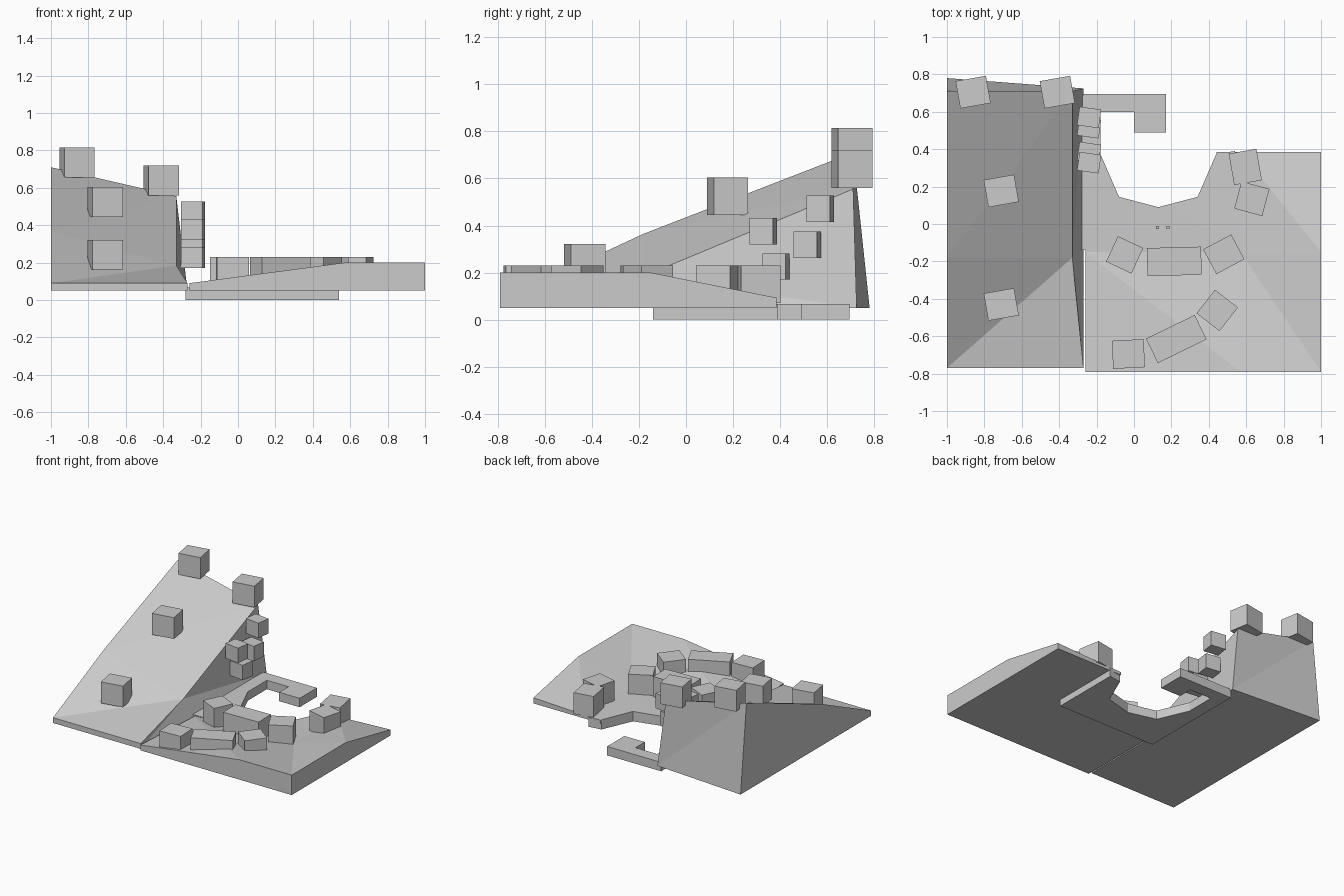
import bpy, bmesh
from math import radians
from mathutils import Matrix, Vector

if "Cube" in bpy.data.objects:
    bpy.data.objects.remove(bpy.data.objects["Cube"])


def make_object(name, verts, faces):
    mesh = bpy.data.meshes.new(name)
    bm = bmesh.new()
    bv = [bm.verts.new(v) for v in verts]
    for f in faces:
        bm.faces.new([bv[i] for i in f])
    bmesh.ops.recalc_face_normals(bm, faces=bm.faces)
    bm.to_mesh(mesh)
    bm.free()
    ob = bpy.data.objects.new(name, mesh)
    bpy.context.collection.objects.link(ob)
    return ob


def prism(name, outline, z0, z1):
    n = len(outline)
    verts = [(x, y, z) for z in (z0, z1) for x, y in outline]
    faces = [list(range(n)), list(range(n, 2 * n))]
    faces += [[i, (i + 1) % n, n + (i + 1) % n, n + i] for i in range(n)]
    return make_object(name, verts, faces)


def block(name, x, y, z0, z1, w, d, angle):
    rot = Matrix.Rotation(radians(angle), 2)
    outline = []
    for sx, sy in ((-1, -1), (1, -1), (1, 1), (-1, 1)):
        p = rot @ Vector((sx * w / 2, sy * d / 2))
        outline.append((x + p.x, y + p.y))
    return prism(name, outline, z0, z1)


# Steep hill on the left, with a fold across its slope
hill = [(-1, -.77, .05), (-.27, -.77, .05), (-.27, .725, .05), (-1, .78, .05),
        (-1, -.77, .09), (-.27, -.77, .09),
        (-1, -.18, .365), (-.33, -.18, .185),
        (-1, .71, .71), (-.33, .71, .555)]
make_object("hill", hill, [
    (0, 1, 2, 3), (0, 1, 5, 4),
    (4, 5, 7), (4, 7, 6), (6, 7, 9), (6, 9, 8),
    (8, 9, 2), (8, 2, 3),
    (0, 4, 6), (0, 6, 8, 3),
    (1, 5, 7), (1, 7, 2), (7, 9, 2)])

# Low ground: 3 x 3 height grid, high in the front right corner
xs, ys = (-.26, .57, 1), (-.79, -.15, .385)
heights = ((.09, .2, .2), (.06, .085, .2), (.058, .075, .093))
verts = [(x, y, .05) for y in ys for x in xs]
verts += [(x, y, heights[j][i]) for j, y in enumerate(ys) for i, x in enumerate(xs)]
ring = (0, 1, 2, 5, 8, 7, 6, 3)
faces = [(a, b, b + 9, a + 9) for a, b in zip(ring, ring[1:] + ring[:1])]
for j in range(2):
    for i in range(2):
        a = j * 3 + i
        faces.append((a, a + 1, a + 4, a + 3))
        a += 9
        faces += [(a, a + 1, a + 3), (a + 1, a + 4, a + 3)]
ground = make_object("low_ground", verts, faces)

# Bay cut into the back of the low ground
bay = [(.44, .375), (.34, .145), (.13, .09), (-.08, .145), (-.18, .375)]
cutter = prism("bay_cutter", bay + [(-.18, .5), (.44, .5)], -.1, .4)
cutter.hide_render = True
cutter.hide_viewport = True
cut = ground.modifiers.new("bay", 'BOOLEAN')
cut.operation = 'DIFFERENCE'
cut.solver = 'EXACT'
cut.object = cutter

# Base plate following the bay, with a hooked arm at the back
prism("base_plate", [(-.28, -.14), (.54, -.14), (.54, .39)] + bay +
      [(-.18, .6), (0, .6), (0, .49), (.17, .49), (.17, .695), (-.28, .695)], 0, .067)

# Blocks on the low ground: x, y, width, depth, angle
for i, (x, y, w, d, a) in enumerate([
        (-.05, -.165, .15, .15, -25), (.215, -.2, .29, .15, 1.5),
        (.48, -.162, .17, .15, 28), (.445, -.462, .155, .16, -38),
        (.226, -.615, .29, .145, 26), (-.03, -.695, .17, .15, 3),
        (.595, .305, .15, .17, 10), (.63, .135, .155, .15, -15)]):
    block(f"ground_block_{i + 1}", x, y, .07, .23, w, d, a)

# Cubes on the hill
for i, (x, y, z) in enumerate([(-.86, .705, .655), (-.41, .705, .56),
                               (-.71, .177, .445), (-.71, -.43, .162)]):
    block(f"hill_cube_{i + 1}", x, y, z, z + .16, .165, .148, 10)

# Small cubes climbing the side of the hill
for i, (y, z) in enumerate([(.57, .415), (.515, .262), (.328, .32), (.382, .17)]):
    block(f"side_cube_{i + 1}", -.24, y, z, z + .112, .117, .1, -8)

# Two tiny pegs
for i, x in enumerate((.125, .182)):
    block(f"peg_{i + 1}", x, -.02, .06, .1, .016, .016, 0)
